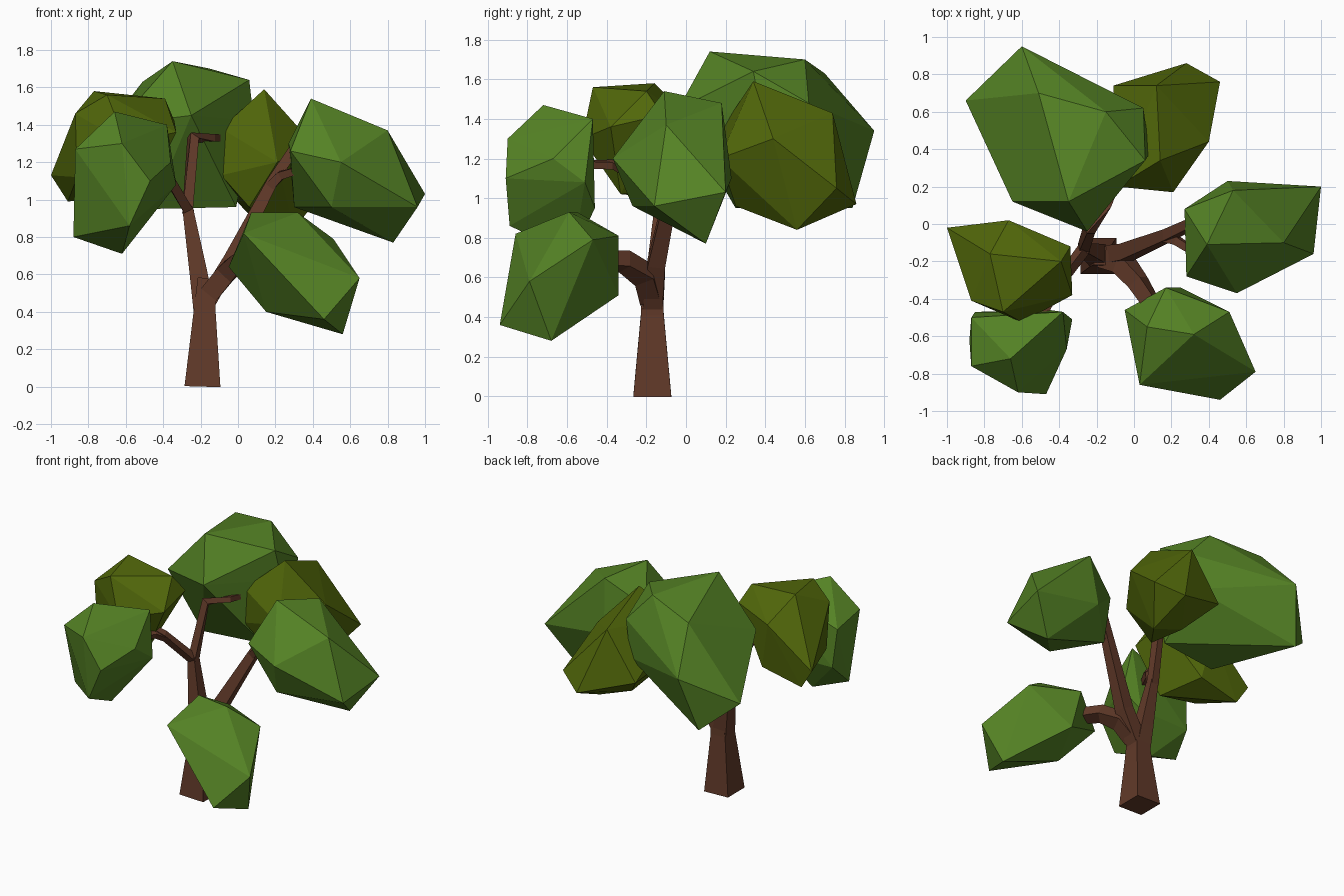
import bpy, bmesh
from mathutils import Vector


def material(name, rgb):
    m = bpy.data.materials.new(name)
    m.diffuse_color = (*rgb, 1)
    return m


BARK = material("bark", (0.12, 0.042, 0.022))
GREEN = material("leaf_green", (0.09, 0.225, 0.018))
OLIVE = material("leaf_olive", (0.085, 0.14, 0.003))


def finish(name, bm, mat):
    bmesh.ops.recalc_face_normals(bm, faces=bm.faces)
    mesh = bpy.data.meshes.new(name)
    bm.to_mesh(mesh)
    bm.free()
    mesh.materials.append(mat)
    bpy.context.collection.objects.link(bpy.data.objects.new(name, mesh))


def limb(name, path):
    """Tapered square limb through (x, y, z, half width) stations."""
    bm = bmesh.new()
    pts = [Vector(p[:3]) for p in path]
    rings = []
    for i, p in enumerate(pts):
        ahead = (pts[i + 1] - p).normalized() if i + 1 < len(pts) else Vector()
        behind = (p - pts[i - 1]).normalized() if i else Vector()
        t = (ahead + behind).normalized()
        u = Vector((0, 1, 0)).cross(t).normalized()
        v = t.cross(u)
        r = path[i][3]
        rings.append([bm.verts.new(p + u * a * r + v * b * r)
                      for a, b in ((-1, -1), (1, -1), (1, 1), (-1, 1))])
    for a, b in zip(rings, rings[1:]):
        for k in range(4):
            n = (k + 1) % 4
            bm.faces.new((a[k], a[n], b[n], b[k]))
    bm.faces.new(rings[0])
    bm.faces.new(rings[-1])
    finish(name, bm, BARK)


def clump(name, mat, *corners):
    """Faceted leaf mass: convex hull around its main corners."""
    bm = bmesh.new()
    for c in corners:
        bm.verts.new(c)
    hull = bmesh.ops.convex_hull(bm, input=bm.verts)
    loose = [e for e in hull["geom_interior"] if isinstance(e, bmesh.types.BMVert)]
    bmesh.ops.delete(bm, geom=loose, context='VERTS')
    finish(name, bm, mat)


# Trunk and branches
limb("trunk", [(-.19, -.17, 0, .096), (-.178, -.17, .41, .058), (-.165, -.17, .58, .05)])
limb("left_bough", [(-.185, -.17, .42, .054), (-.21, -.155, .6, .048), (-.27, -.13, .96, .028)])
limb("top_branch", [(-.27, -.13, .93, .028), (-.24, -.03, 1.33, .026), (-.14, .1, 1.33, .02),
                    (-.08, .25, 1.33, .018)])
limb("left_branch", [(-.265, -.13, .94, .026), (-.39, -.3, 1.15, .024), (-.5, -.36, 1.22, .02)])
limb("front_left_branch", [(-.37, -.27, 1.12, .022), (-.42, -.36, 1.17, .02), (-.54, -.58, 1.17, .018)])
limb("right_bough", [(-.17, -.17, .45, .05), (-.04, -.15, .67, .044), (.18, -.06, 1.09, .03),
                     (.37, .03, 1.38, .024)])
limb("right_twig", [(.17, -.07, 1.07, .026), (.23, -.09, 1.13, .022), (.37, -.18, 1.17, .018)])
limb("front_branch", [(-.15, -.18, .5, .052), (-.06, -.21, .61, .052), (.02, -.31, .68, .044),
                      (.14, -.5, .7, .036)])

# Leaf clumps
clump("leaf_clump_top", GREEN,
      (-.35, .12, 1.74), (-.51, .7, 1.63), (-.15, .6, 1.7), (.06, .34, 1.64),
      (.05, .62, 1.48), (-.6, .95, 1.34), (-.9, .66, 1.13), (-.65, .12, 1.4),
      (-.25, -.04, 1.45), (-.69, .84, .95), (-.46, .25, .95), (-.01, .3, .96),
      (.085, .38, 1.42), (0, .64, 1.22))
clump("leaf_clump_back", OLIVE,
      (.14, .34, 1.59), (.12, .74, 1.43), (-.09, .2, 1.38), (.21, .17, 1.2),
      (-.09, .2, 1.13), (.28, .86, .97), (.46, .76, 1.05), (.4, .44, 1.3),
      (.3, .56, .84), (.06, .25, .96), (-.11, .74, 1.1), (.05, .55, .93))
clump("leaf_clump_right", GREEN,
      (.39, -.11, 1.54), (.8, -.1, 1.37), (.53, .18, 1.48), (1, .2, 1.03),
      (.96, -.16, .96), (.55, -.37, 1.2), (.28, -.28, 1.26), (.27, .08, 1.3),
      (.3, .05, .96), (.83, .1, .77), (.5, -.27, .96), (.5, .23, 1.1))
clump("leaf_clump_front", GREEN,
      (.32, -.59, .93), (.07, -.55, .93), (.51, -.47, .79), (.17, -.34, .81),
      (.65, -.79, .58), (.46, -.94, .36), (.56, -.68, .28), (.15, -.6, .4),
      (.03, -.86, .82), (-.05, -.46, .64), (.25, -.34, .51))
clump("leaf_clump_front_left", GREEN,
      (-.66, -.72, 1.47), (-.38, -.47, 1.4), (-.87, -.5, 1.22), (-.33, -.51, 1.08),
      (-.47, -.91, 1.1), (-.62, -.9, 1.3), (-.87, -.76, 1.27), (-.88, -.62, .8),
      (-.62, -.57, .71), (-.58, -.89, .86), (-.85, -.47, .95), (-.45, -.46, .95),
      (-.36, -.67, 1.2))
clump("leaf_clump_left", OLIVE,
      (-.77, -.16, 1.58), (-.39, -.2, 1.54), (-.7, -.47, 1.56), (-.33, -.38, 1.36),
      (-.34, -.12, 1.42), (-.6, -.525, 1.3), (-.87, -.41, 1.46), (-1, -.02, 1.13),
      (-.67, .02, 1.4), (-.91, -.03, .99), (-.86, -.39, 1.12), (-.5, -.33, 1.02),
      (-.6, -.02, 1.06))
